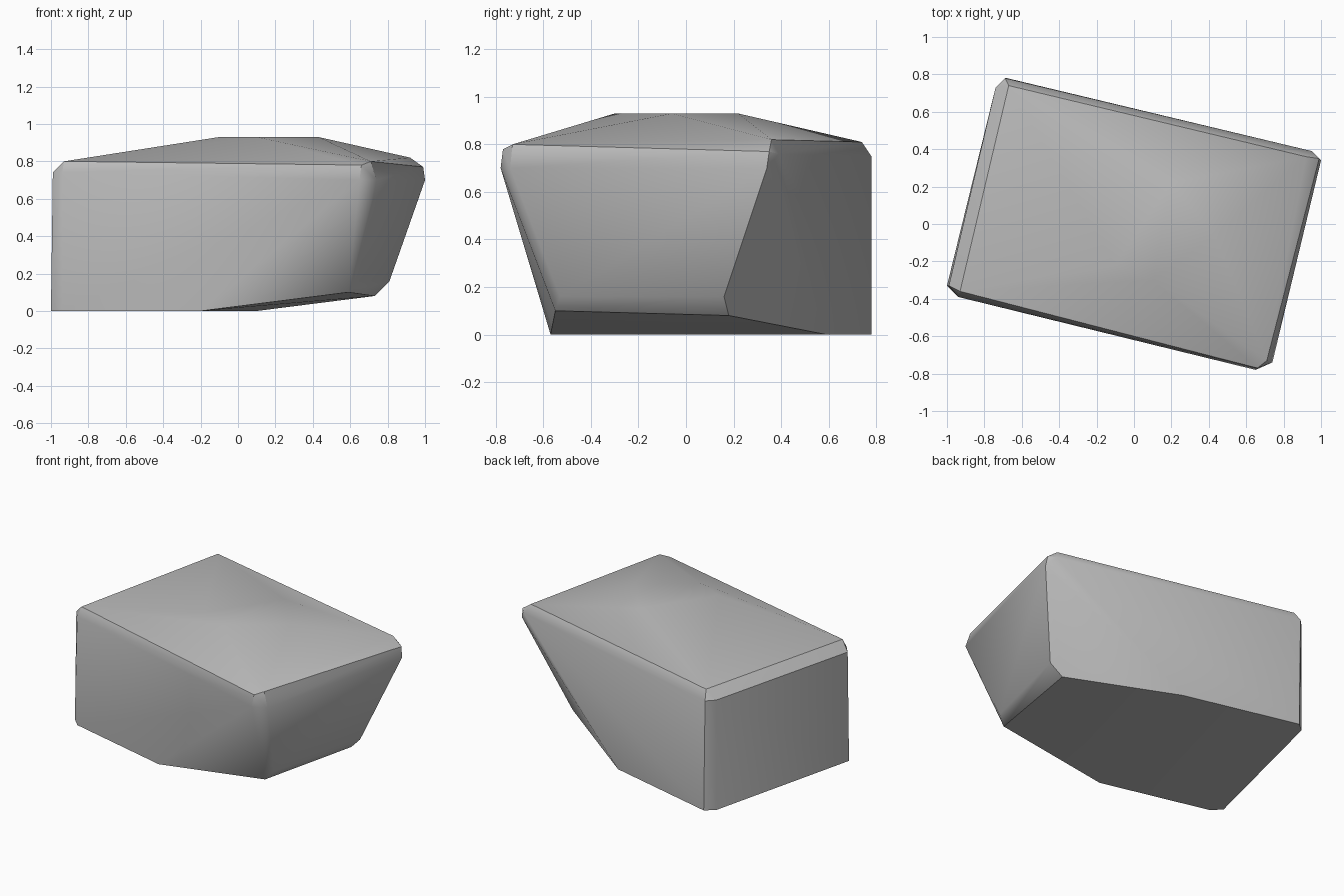
import bpy
import bmesh
import math

# Remove the default cube only
default_cube = bpy.data.objects.get("Cube")
if default_cube:
    bpy.data.objects.remove(default_cube, do_unlink=True)


def make_material(name, colour):
    material = bpy.data.materials.new(name)
    material.use_nodes = True
    material.diffuse_color = colour
    shader = material.node_tree.nodes["Principled BSDF"]
    shader.inputs["Base Color"].default_value = colour
    shader.inputs["Roughness"].default_value = 0.9
    return material


def make_hull(name, points, material):
    """Wrap a convex boulder around a few key corners."""
    bm = bmesh.new()
    for point in points:
        bm.verts.new(point)
    result = bmesh.ops.convex_hull(bm, input=bm.verts[:])
    loose = set(result["geom_interior"]) | set(result["geom_unused"])
    loose = [v for v in loose if isinstance(v, bmesh.types.BMVert)]
    bmesh.ops.delete(bm, geom=loose, context="VERTS")
    bmesh.ops.dissolve_limit(bm, angle_limit=math.radians(2),
                             verts=bm.verts[:], edges=bm.edges[:])
    bmesh.ops.recalc_face_normals(bm, faces=bm.faces[:])
    mesh = bpy.data.meshes.new(name)
    bm.to_mesh(mesh)
    bm.free()
    mesh.materials.append(material)
    boulder = bpy.data.objects.new(name, mesh)
    bpy.context.collection.objects.link(boulder)
    return boulder


# Flat crown of the rock
crown = [(x, y, 0.93) for x, y in
         [(-0.1, -0.22), (0.1, -0.3), (0.43, -0.06), (0.2, 0.22)]]

# Worn shoulder corners: two chamfer points below one rim point
left_front = [(-0.99, -0.33, 0.74), (-0.94, -0.39, 0.74), (-0.93, -0.36, 0.8)]
left_back = [(-0.74, 0.73, 0.75), (-0.69, 0.78, 0.75), (-0.67, 0.74, 0.81)]
right_front = [(0.65, -0.78, 0.7), (0.74, -0.74, 0.7),
               (0.66, -0.77, 0.78), (0.71, -0.73, 0.8)]
right_back = [(0.95, 0.39, 0.76), (1.0, 0.34, 0.7),
              (0.99, 0.35, 0.77), (0.92, 0.36, 0.82)]

# Flat foot, then the undercut that lifts the right-hand end
foot = [(x, y, 0) for x, y in
        [(-1.0, -0.33), (-0.94, -0.39), (-0.2, -0.57),
         (0.1, 0.59), (-0.68, 0.78), (-0.74, 0.73)]]
undercut = [(0.59, -0.55, 0.1), (0.64, -0.53, 0.16),
            (0.73, 0.18, 0.08), (0.81, 0.16, 0.16)]

stone = make_material("stone_grey", (0.5, 0.5, 0.5, 1.0))
corners = left_front + left_back + right_front + right_back
rock = make_hull("rock", crown + corners + foot + undercut, stone)

# Soft shading over the shallow breaks, crisp lines on the strong ones
bpy.ops.object.select_all(action="DESELECT")
rock.select_set(True)
bpy.context.view_layer.objects.active = rock
bpy.ops.object.shade_smooth_by_angle(angle=math.radians(32))
